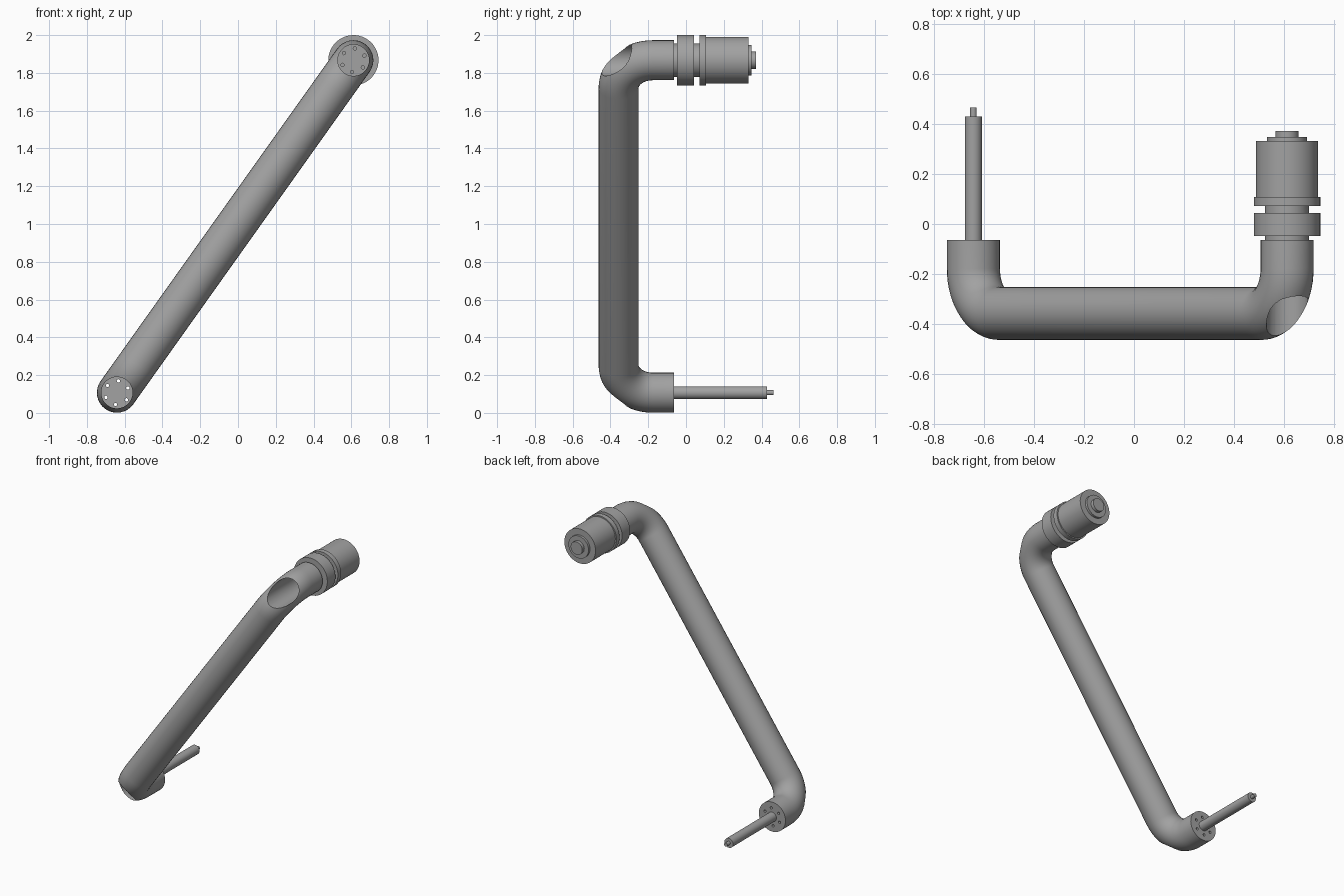
import bpy, bmesh, math
from mathutils import Vector

if "Cube" in bpy.data.objects:
    bpy.data.objects.remove(bpy.data.objects["Cube"])

grey = bpy.data.materials.new("plain grey")
grey.use_nodes = True
colour = (0.36, 0.36, 0.36, 1)
grey.diffuse_color = colour
grey.node_tree.nodes["Principled BSDF"].inputs["Base Color"].default_value = colour

Y = Vector((0, 1, 0))
LOWER = Vector((-0.641, 0, 0.107))   # lower joint axis
UPPER = Vector((0.611, 0, 1.867))    # upper joint axis
ALONG = (UPPER - LOWER).normalized()
SIDE = ALONG.cross(Y)                # constant normal of the bending plane
TUBE_Y, TUBE_R, BEND, END_Y = -0.357, 0.106, 0.18, -0.063


def skin(name, path, sides=32):
    """Solid through circles given as (centre, tangent, radius)."""
    bm = bmesh.new()
    rings = []
    for centre, tangent, radius in path:
        up = tangent.cross(SIDE)
        rings.append([bm.verts.new(centre + radius * (
            math.cos(math.tau * i / sides) * SIDE + math.sin(math.tau * i / sides) * up))
            for i in range(sides)])
    for a, b in zip(rings, rings[1:]):
        for i in range(sides):
            j = (i + 1) % sides
            bm.faces.new((a[i], a[j], b[j], b[i]))
    bm.faces.new(rings[0])
    bm.faces.new(rings[-1])
    bmesh.ops.recalc_face_normals(bm, faces=bm.faces)
    mesh = bpy.data.meshes.new(name)
    bm.to_mesh(mesh)
    bm.free()
    mesh.materials.append(grey)
    ob = bpy.data.objects.new(name, mesh)
    bpy.context.collection.objects.link(ob)
    return ob


def rod(name, axis, y0, y1, radius, sides=32):
    """Cylinder lying along y."""
    return skin(name, [(axis + Y * y0, Y, radius), (axis + Y * y1, Y, radius)], sides)


def select(ob):
    bpy.ops.object.select_all(action='DESELECT')
    ob.select_set(True)
    bpy.context.view_layer.objects.active = ob


def smooth(ob):
    select(ob)
    bpy.ops.object.shade_smooth_by_angle(angle=math.radians(35))


def cut(ob, cutter):
    cutter.hide_render = True
    mod = ob.modifiers.new("cut", 'BOOLEAN')
    mod.operation = 'DIFFERENCE'
    mod.solver = 'EXACT'
    mod.object = cutter
    select(ob)
    bpy.ops.object.modifier_apply(modifier=mod.name)
    bpy.data.objects.remove(cutter)


def elbow(axis, inward):
    """Quarter bend from the joint face to the long tube."""
    path = [(axis + Y * END_Y, -Y, TUBE_R)]
    pivot = axis + Y * (TUBE_Y + BEND) + inward * BEND
    steps = 14
    for k in range(steps + 1):
        t = math.pi / 2 * k / steps
        path.append((pivot - BEND * (math.cos(t) * inward + math.sin(t) * Y),
                     math.sin(t) * inward - math.cos(t) * Y, TUBE_R))
    return path


# Bent tube: two elbows joined by the long straight run
far_half = [(c, -t, r) for c, t, r in reversed(elbow(UPPER, -ALONG))]
arm = skin("arm_tube", elbow(LOWER, ALONG) + far_half)

# Access bores through both elbows, and the ring of bolt holes in each end plate
for axis in (LOWER, UPPER):
    cut(arm, rod("bore_cutter", axis, -0.6, -0.1, 0.083, 48))
    for k in range(6):
        a = math.radians(23 + 60 * k)
        offset = Vector((math.cos(a), 0, math.sin(a))) * 0.063
        cut(arm, rod("bolt_hole_cutter", axis + offset, -0.13, -0.03, 0.009, 12))
smooth(arm)

# Round parts on the two joint axes: name, axis, start, end, radius
parts = [
    ("lower_shaft", LOWER, -0.102, 0.43, 0.034),
    ("lower_shaft_tip", LOWER, 0.43, 0.464, 0.013),
    ("upper_hub", UPPER, -0.102, -0.055, 0.03),
    ("upper_neck", UPPER, END_Y, -0.048, 0.088),
    ("joint_flange", UPPER, -0.048, 0.043, 0.133),
    ("joint_spacer", UPPER, 0.043, 0.072, 0.088),
    ("motor_flange", UPPER, 0.072, 0.107, 0.133),
    ("motor_body", UPPER, 0.107, 0.331, 0.124),
    ("motor_cap", UPPER, 0.331, 0.348, 0.08),
    ("motor_end_boss", UPPER, 0.348, 0.371, 0.046),
]
for name, axis, y0, y1, radius in parts:
    smooth(rod(name, axis, y0, y1, radius, 48))
